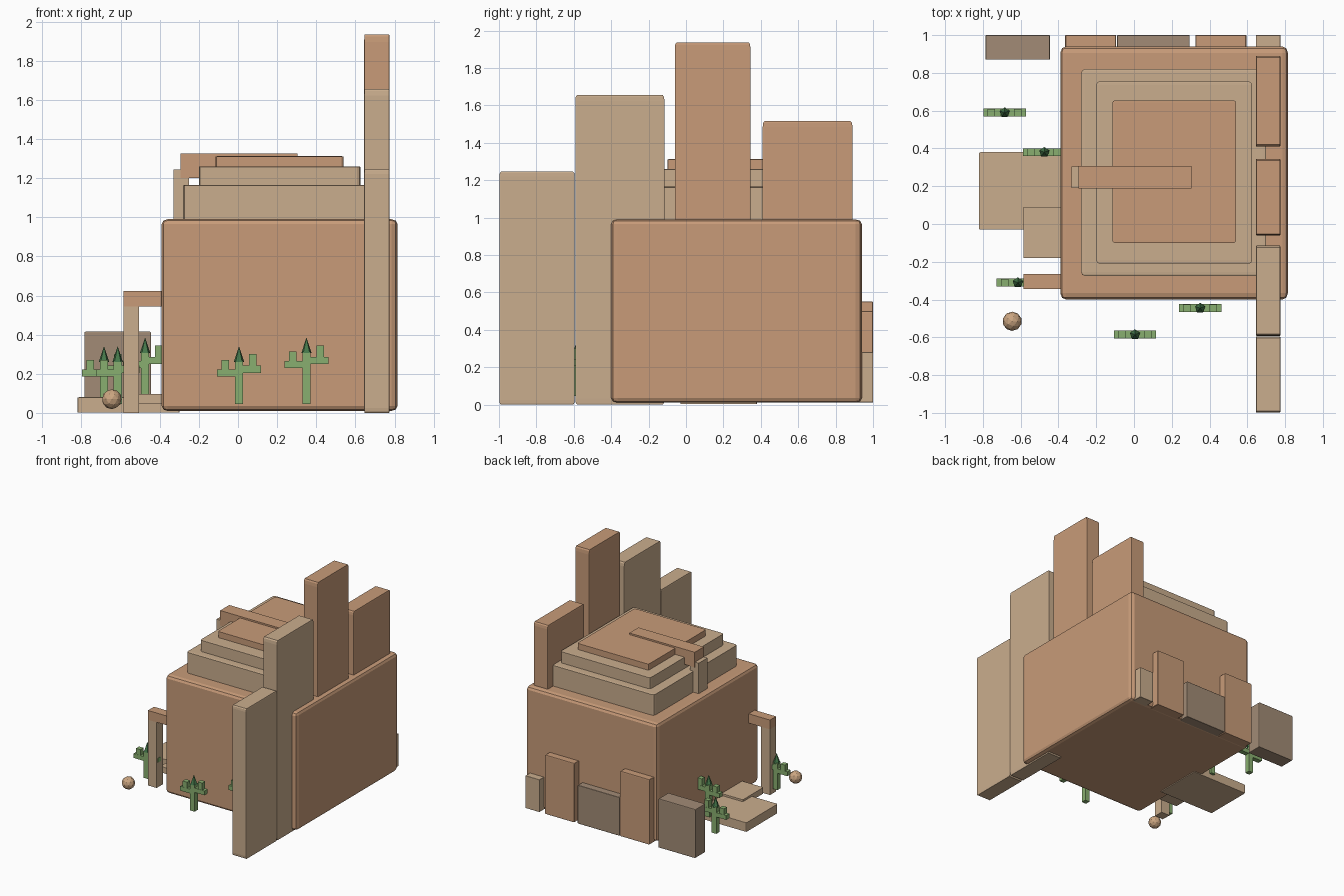
import bpy, bmesh
from mathutils import Vector, Matrix

default = bpy.data.objects.get("Cube")
if default:
    bpy.data.objects.remove(default, do_unlink=True)


def material(name, rgb):
    m = bpy.data.materials.new(name)
    m.use_nodes = True
    m.diffuse_color = (*rgb, 1)
    m.node_tree.nodes["Principled BSDF"].inputs["Base Color"].default_value = (*rgb, 1)
    return m


clay = material("clay", (0.58, 0.33, 0.19))
sand = material("sand", (0.59, 0.42, 0.27))
stone = material("stone", (0.36, 0.26, 0.18))
green = material("cactus green", (0.25, 0.43, 0.16))
dark_green = material("dark green", (0.06, 0.19, 0.07))
ball_tan = material("ball tan", (0.60, 0.38, 0.22))


def finish(bm, name, mats):
    me = bpy.data.meshes.new(name)
    bm.to_mesh(me)
    bm.free()
    for m in mats:
        me.materials.append(m)
    ob = bpy.data.objects.new(name, me)
    bpy.context.collection.objects.link(ob)
    return ob


def add_box(bm, x, y, z, bevel=0):
    """Box from ranges; the bevel stretches with the box proportions."""
    part = bmesh.new()
    bmesh.ops.create_cube(part, size=1)
    if bevel:
        bmesh.ops.bevel(part, geom=part.edges[:], offset=bevel, segments=2,
                        profile=0.5, affect='EDGES')
    size = Vector((x[1] - x[0], y[1] - y[0], z[1] - z[0]))
    mid = Vector((sum(x), sum(y), sum(z))) / 2
    part.transform(Matrix.Translation(mid) @ Matrix.Diagonal(size).to_4x4())
    tmp = bpy.data.meshes.new("tmp")
    part.to_mesh(tmp)
    part.free()
    bm.from_mesh(tmp)
    bpy.data.meshes.remove(tmp)


def box(name, mat, x, y, z, bevel=0.02):
    bm = bmesh.new()
    add_box(bm, x, y, z, bevel)
    return finish(bm, name, [mat])


# Main body and stepped roof
box("main_block", clay, (-0.39, 0.815), (-0.40, 0.94), (0.01, 0.99), 0.025)
box("roof_tier_low", sand, (-0.28, 0.70), (-0.275, 0.82), (0.97, 1.165))
box("roof_tier_mid", sand, (-0.20, 0.625), (-0.21, 0.755), (1.15, 1.26))
box("roof_tier_top", clay, (-0.115, 0.54), (-0.10, 0.655), (1.25, 1.312))

# Tall slabs along the left side
for i, (y0, y1, top, mat) in enumerate([
        (-0.998, -0.595, 1.245, sand), (-0.592, -0.115, 1.655, sand),
        (-0.06, 0.345, 1.935, clay), (0.41, 0.89, 1.515, clay)]):
    bottom = 0 if mat is sand else 0.02
    box(f"tall_slab_{i + 1}", mat, (0.645, 0.775), (y0, y1), (bottom, top))

# Low blocks along the back
for i, (x0, x1, top, mat) in enumerate([
        (-0.785, -0.445, 0.415, stone), (-0.365, -0.095, 0.55, clay),
        (-0.09, 0.295, 0.33, stone), (0.325, 0.595, 0.50, clay),
        (0.645, 0.775, 0.28, sand)]):
    box(f"back_block_{i + 1}", mat, (x0, x1), (0.87, 1.0), (0.012, top), 0.015)

# Entry steps on the right side
box("low_step", sand, (-0.82, -0.30), (-0.03, 0.38), (0.002, 0.08), 0.015)
box("high_step", sand, (-0.585, -0.30), (-0.18, 0.09), (0.045, 0.097), 0.015)

# Beams with posts
box("door_post", sand, (-0.585, -0.505), (-0.345, -0.265), (0, 0.545), 0)
box("door_beam", clay, (-0.585, -0.35), (-0.345, -0.265), (0.545, 0.622), 0)
box("roof_post", sand, (-0.33, -0.25), (0.19, 0.305), (0.98, 1.243), 0)
box("roof_beam", clay, (-0.295, 0.305), (0.188, 0.307), (1.20, 1.325), 0)


# Cacti with a pointed tip and two raised arms
def cactus(name, cx, cy, top):
    bm = bmesh.new()
    w = 0.021
    y = (-w, w)
    add_box(bm, (-w, w), y, (0.045, top))
    for side, low, high in ((-1, top - 0.08, top + 0.005), (1, top - 0.06, top + 0.035)):
        arm = sorted((side * w, side * 0.112))
        upright = sorted((side * 0.05, side * 0.09))
        add_box(bm, arm, y, (low, low + 0.036))
        add_box(bm, upright, (-w * 0.95, w * 0.95), (low + 0.036, high))
    old = set(bm.faces)
    bmesh.ops.create_cone(bm, cap_ends=True, segments=5, radius1=0.028, radius2=0,
                          depth=0.08, matrix=Matrix.Translation((0, 0, top + 0.035)))
    for f in bm.faces:
        if f not in old:
            f.material_index = 1
    finish(bm, name, [green, dark_green]).location = (cx, cy, 0)


for i, spot in enumerate([(0.005, -0.585, 0.265), (0.35, -0.445, 0.31),
                          (-0.615, -0.31, 0.265), (-0.475, 0.38, 0.31),
                          (-0.685, 0.59, 0.265)]):
    cactus(f"cactus_{i + 1}", *spot)

# Round ball beside the door
bm = bmesh.new()
bmesh.ops.create_icosphere(bm, subdivisions=2, radius=0.051)
finish(bm, "ball", [ball_tan]).location = (-0.645, -0.515, 0.07)
